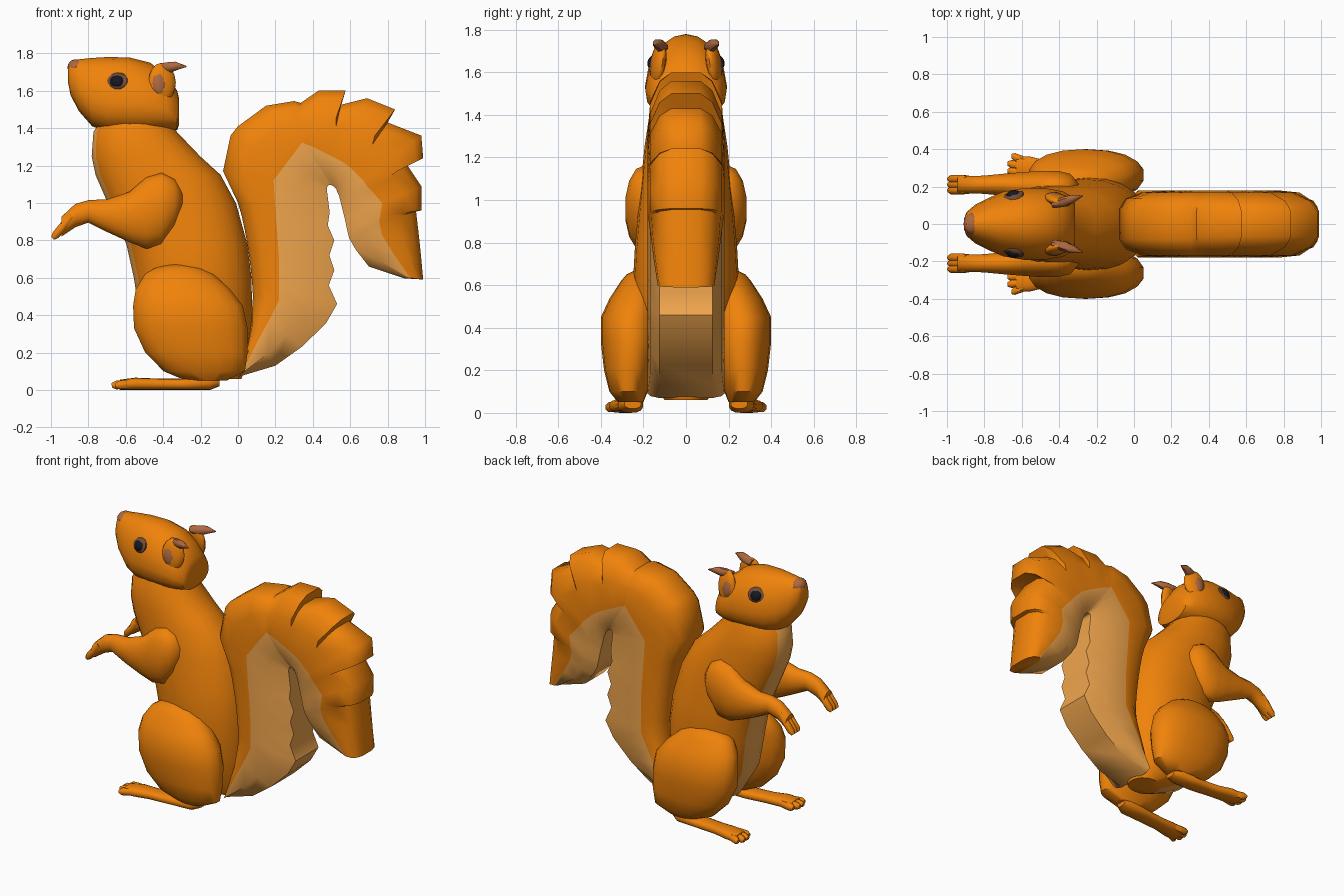
import bpy, bmesh
from math import cos, sin, tau, radians
from mathutils import Vector, Matrix


def material(name, rgb):
    m = bpy.data.materials.new(name)
    m.diffuse_color = (*rgb, 1)
    return m


FUR = material("fur", (0.87, 0.225, 0.003))
CREAM = material("cream", (0.88, 0.38, 0.075))
BROWN = material("brown", (0.42, 0.14, 0.05))
LID = material("eyelid", (0.16, 0.07, 0.04))
DARK = material("dark", (0.008, 0.009, 0.015))


def oval(c, u, v, n=14, power=1.0, taper=0.0):
    """Ring around c with half-axes u and v; taper narrows u towards +v."""
    c, u, v = Vector(c), Vector(u), Vector(v)
    soft = lambda t: abs(t) ** power * (1 if t > 0 else -1)
    pts = []
    for i in range(n):
        a = tau * (i + 0.5) / n
        p, q = soft(cos(a)), soft(sin(a))
        pts.append(c + u * p * (1 - taper * q) + v * q)
    return pts


def along_x(rows, **kw):
    """Rows are x, z low, z high, y centre, half width."""
    return [oval((x, y, (a + b) / 2), (0, w, 0), (0, 0, (b - a) / 2), **kw)
            for x, a, b, y, w in rows]


def along_z(rows, **kw):
    """Rows are z, x low, x high, y low, y high."""
    return [oval(((a + b) / 2, (c + d) / 2, z), ((b - a) / 2, 0, 0), (0, (d - c) / 2, 0), **kw)
            for z, a, b, c, d in rows]


def digit(p, q, r):
    """Small rounded finger or toe from p to q."""
    p, q = Vector(p), Vector(q)
    up = Vector((q.z - p.z, 0, p.x - q.x)).normalized()
    return [oval(p.lerp(q, t), (0, r * s, 0), up * r * s, n=8)
            for t, s in ((0, 0.9), (0.5, 1), (0.85, 0.95), (1, 0.5))]


def build(name, strips, mats=(FUR,), pick=None, mirror=False, angle=45):
    """Skin every strip of rings into one object; pick chooses a material per column."""
    bm = bmesh.new()
    for rings in strips:
        vs = [[bm.verts.new(p) for p in ring] for ring in rings]
        n = len(vs[0])
        for a, b in zip(vs, vs[1:]):
            for i in range(n):
                f = bm.faces.new((a[i], a[(i + 1) % n], b[(i + 1) % n], b[i]))
                if pick:
                    f.material_index = int(i in pick)
        bm.faces.new(vs[0])
        bm.faces.new(vs[-1])
    return finish(name, bm, mats, mirror, angle)


def ball(name, loc, size, mat, rot=0, tilt=0, seg=12, mirror=True):
    bm = bmesh.new()
    m = (Matrix.Translation(loc) @ Matrix.Rotation(radians(rot), 4, 'Z')
         @ Matrix.Rotation(radians(tilt), 4, 'X') @ Matrix.Diagonal((*size, 1)))
    bmesh.ops.create_uvsphere(bm, u_segments=seg, v_segments=8, radius=1, matrix=m)
    return finish(name, bm, (mat,), mirror, 60)


def finish(name, bm, mats, mirror, angle):
    bmesh.ops.recalc_face_normals(bm, faces=bm.faces)
    me = bpy.data.meshes.new(name)
    bm.to_mesh(me)
    bm.free()
    for m in mats:
        me.materials.append(m)
    for p in me.polygons:
        p.use_smooth = True
    me.set_sharp_from_angle(angle=radians(angle))
    ob = bpy.data.objects.new(name, me)
    bpy.context.collection.objects.link(ob)
    if mirror:
        mod = ob.modifiers.new("mirror", 'MIRROR')
        mod.use_axis = (False, True, False)
        mod.use_mirror_merge = False
    return ob


# Body with a cream strip down the chest
torso = [(.06, -.2, .02, .1), (.15, -.4, .05, .17), (.35, -.52, .08, .22), (.6, -.56, .075, .25),
         (.78, -.6, .053, .24), (1.0, -.7, -.008, .22), (1.15, -.765, -.09, .205),
         (1.25, -.785, -.2, .195), (1.38, -.775, -.325, .175), (1.46, -.72, -.36, .14)]
build("body", [along_z([(z, a, b, -w, w) for z, a, b, w in torso], n=22, power=.92)],
      (FUR, CREAM), (9, 10, 11))

# Head, wider at the cheeks
skull = [(-.908, 1.64, 1.74, 0, .03), (-.895, 1.575, 1.76, 0, .062), (-.85, 1.49, 1.768, 0, .1),
         (-.78, 1.41, 1.775, 0, .135), (-.7, 1.378, 1.78, 0, .168), (-.58, 1.37, 1.778, 0, .188),
         (-.47, 1.37, 1.75, 0, .186), (-.38, 1.38, 1.68, 0, .17), (-.325, 1.39, 1.6, 0, .14),
         (-.315, 1.42, 1.56, 0, .1)]
build("head", [along_x(skull, n=18, power=.9, taper=.2)])
ball("nose", (-.866, 0, 1.725), (.046, .058, .043), BROWN, mirror=False)

# Eyes
ball("eyelid", (-.645, .145, 1.65), (.066, .026, .05), LID, rot=14, tilt=22, seg=6)
ball("eye", (-.648, .157, 1.65), (.038, .022, .034), DARK, rot=14, tilt=22)

# Ears with tufted tips
ball("ear", (-.405, .13, 1.645), (.075, .032, .105), FUR, rot=-15, tilt=8)
ball("inner_ear", (-.418, .143, 1.64), (.048, .026, .072), BROWN, rot=-15, tilt=8)
build("ear_tip", [[oval(c, (0, r, 0), (-.5 * r, 0, r), n=8) for c, r in
                   (((-.43, .105, 1.72), .022), ((-.37, .12, 1.725), .029),
                    ((-.325, .135, 1.735), .022), ((-.275, .15, 1.73), .003))]],
      (BROWN,), mirror=True)

# Arms and fingers
arm = [(-.298, .97, 1.06, .19, .03), (-.34, .87, 1.13, .195, .075), (-.41, .77, 1.165, .195, .092),
       (-.49, .755, 1.14, .195, .092), (-.58, .79, 1.06, .2, .08), (-.7, .845, 1.02, .21, .06),
       (-.8, .895, 1.015, .21, .05), (-.87, .87, .995, .21, .047), (-.945, .82, .925, .21, .05)]
build("arm", [along_x(arm)], mirror=True)
build("fingers", [digit((-.89, y, .93), (-.99, y, .81), .024) for y in (.18, .21, .24)],
      mirror=True)

# Hind legs
thigh = [(.05, -.28, -.06, .2, .32), (.1, -.4, .04, .18, .36), (.2, -.5, .055, .15, .385),
         (.33, -.56, .055, .12, .4), (.45, -.565, .03, .12, .4), (.54, -.55, -.04, .12, .358),
         (.62, -.5, -.13, .12, .305), (.65, -.45, -.19, .13, .28), (.67, -.38, -.28, .15, .24)]
build("thigh", [along_z(thigh, n=18, power=.9)], mirror=True)
foot = [(-.1, .02, .07, .25, .04), (-.15, 0, .08, .26, .06), (-.3, 0, .06, .265, .06),
        (-.45, 0, .062, .28, .055), (-.55, 0, .066, .295, .066), (-.63, 0, .055, .305, .06)]
build("foot", [along_x(foot, power=.8)], mirror=True)
build("toes", [digit((-.53, .285 + .5 * d, .034), (-.685 + abs(d) * .5, .303 + d, .025), .026)
               for d in (-.06, -.02, .02, .06)], mirror=True)

# Tail: outer edge, colour line and inner edge (x, z pairs) at each station
trunk = [(.03, .13, .02, .09, 0, .07), (.07, .35, .11, .27, .2, .13), (.075, .43, .17, .38, .34, .23),
         (.08, .5, .22, .48, .47, .355), (.075, .58, .22, .55, .53, .46),
         (.068, .65, .22, .63, .485, .56), (.06, .71, .22, .7, .515, .64),
         (.05, .78, .215, .77, .488, .72), (.035, .86, .21, .84, .515, .8),
         (.02, .93, .205, .9, .48, .88), (0, 1.0, .2, .97, .49, .95), (-.08, 1.17, .19, 1.12, .475, 1.07),
         (-.04, 1.36, .25, 1.2, .478, 1.09), (.0, 1.41, .28, 1.24, .485, 1.095),
         (.15, 1.52, .31, 1.28, .49, 1.095), (.3, 1.545, .345, 1.325, .495, 1.095)]
tufts = [(.335, 1.535, .36, 1.315, .5, 1.095), (.43, 1.6, .4, 1.3, .51, 1.09),
         (.575, 1.6, .46, 1.27, .52, 1.08),
         (.55, 1.525, .49, 1.255, .525, 1.075), (.69, 1.56, .55, 1.225, .53, 1.06),
         (.84, 1.5, .6, 1.19, .54, 1.04), (.8, 1.43, .62, 1.17, .545, 1.02),
         (.98, 1.36, .67, 1.12, .55, 1.0), (.99, 1.24, .69, 1.09, .555, .98),
         (.88, 1.24, .71, 1.07, .56, .96), (.98, 1.09, .77, 1.0, .57, .92),
         (.98, .96, .76, .93, .585, .85), (.952, .955, .755, .9, .595, .81),
         (.97, .8, .77, .83, .63, .75), (.98, .7, .83, .73, .7, .66), (.99, .59, .92, .6, .89, .597)]


def tail_ring(row, edge, scale=1):
    o, m, i = [Vector((row[k], 0, row[k + 1])) for k in (0, 2, 4)]
    half = [(o, edge), (o.lerp(m, .13), edge + .055), (o.lerp(m, .45), .168), (m, .18),
            (m.lerp(i, .55), .168), (i, .125)]
    return ([p + Vector((0, w * scale, 0)) for p, w in half]
            + [p - Vector((0, w * scale, 0)) for p, w in reversed(half)])


tip = [1] * (len(tufts) - 4) + [.97, .92, .85, .74]
build("tail", [[tail_ring(r, .08) for r in trunk] + [tail_ring(r, .068, s) for r, s in zip(tufts, tip)]],
      (FUR, CREAM), range(3, 8), angle=50)
